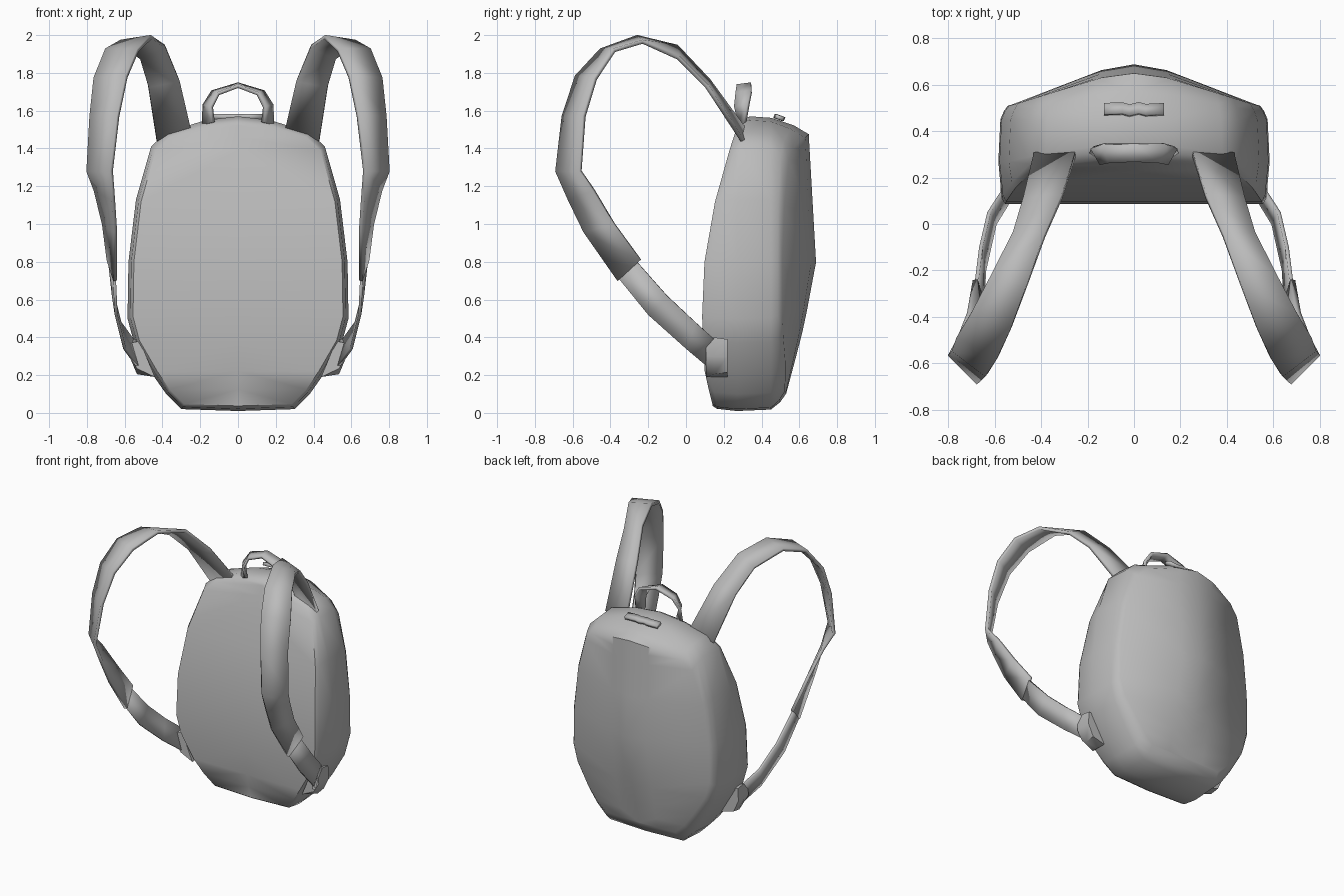
import bpy, bmesh, math

old = bpy.data.objects.get("Cube")
if old:
    bpy.data.objects.remove(old, do_unlink=True)

grey = bpy.data.materials.new("grey fabric")
grey.use_nodes = True
colour = (0.5, 0.5, 0.5, 1)
grey.diffuse_color = colour
grey.node_tree.nodes["Principled BSDF"].inputs["Base Color"].default_value = colour


def lerp_table(table, t):
    """Piecewise linear lookup in a list of (position, value)."""
    if t <= table[0][0]:
        return table[0][1]
    for (a, va), (b, vb) in zip(table, table[1:]):
        if t <= b:
            return va + (vb - va) * (t - a) / (b - a)
    return table[-1][1]


def loft(name, rows, thickness=0, mirror=True, angle=50):
    """Skin a grid of points; optionally thicken and mirror it."""
    bm = bmesh.new()
    grid = [[bm.verts.new(p) for p in row] for row in rows]
    for r, s in zip(grid, grid[1:]):
        for i in range(len(r) - 1):
            bm.faces.new((r[i], r[i + 1], s[i + 1], s[i]))
    bmesh.ops.remove_doubles(bm, verts=bm.verts, dist=0.0005)
    bmesh.ops.recalc_face_normals(bm, faces=bm.faces)
    mesh = bpy.data.meshes.new(name)
    bm.to_mesh(mesh)
    bm.free()
    mesh.materials.append(grey)
    ob = bpy.data.objects.new(name, mesh)
    bpy.context.collection.objects.link(ob)
    bpy.ops.object.select_all(action='DESELECT')
    ob.select_set(True)
    bpy.context.view_layer.objects.active = ob
    bpy.ops.object.shade_smooth_by_angle(angle=math.radians(angle))
    if mirror:
        m = ob.modifiers.new("mirror", 'MIRROR')
        m.use_clip = True
    if thickness:
        s = ob.modifiers.new("thickness", 'SOLIDIFY')
        s.thickness = thickness
        s.offset = 0
    return ob


# Body: half outline from top centre to bottom centre, lofted front to back
outline = [(0, 1.57), (.17, 1.55), (.38, 1.485), (.46, 1.41), (.54, 1.13), (.58, .8),
           (.585, .5), (.55, .37), (.45, .2), (.38, .1), (.3, .02), (0, .01)]
front_curve = [(.05, .14), (.2, .1), (.5, .085), (.85, .1), (1.2, .17), (1.5, .265), (1.57, .29)]
spine_curve = [(.1, .53), (.4, .61), (.77, .69), (1.47, .65)]
bulge = [(0, 0), (.14, .14), (.53, 1)]


def ring(sx, sz, depth):
    pts = []
    for x, z in outline:
        x, z = x * sx, .78 + (z - .78) * sz
        pts.append((x, depth(x, z), z))
    return pts


def front(offset):
    return lambda x, z: lerp_table(front_curve, z) + offset


def back(x, z):
    spine = lerp_table(spine_curve, z)
    return spine + (.51 - spine) * lerp_table(bulge, x)


panel = ring(.95, .965, front(0))
rim = ring(.93, .88, back)
inner = [(min(x, .14), back(min(x, .14), z), z) for x, y, z in rim]
body_rows = [
    [(0, y, z) for x, y, z in panel],
    panel,
    ring(.975, .985, front(.025)),
    ring(1, 1, lambda x, z: max(.27, front(.05)(x, z))),
    ring(.985, .99, lambda x, z: .45),
    ring(.96, .94, lambda x, z: .45 * .4 + back(x, z) * .6),
    rim,
    inner,
    [(0, back(0, z), z) for x, y, z in inner],
]
loft("backpack_body", body_rows)

# Padded shoulder straps: pairs of inner and outer edge points
strap = [
    [(.25, .31, 1.50), (.43, .30, 1.44)],
    [(.31, .12, 1.76), (.475, .11, 1.73)],
    [(.385, -.05, 1.94), (.52, -.04, 1.88)],
    [(.46, -.26, 1.99), (.62, -.23, 1.965)],
    [(.53, -.45, 1.92), (.70, -.38, 1.92)],
    [(.59, -.58, 1.78), (.76, -.48, 1.77)],
    [(.635, -.65, 1.57), (.78, -.54, 1.57)],
    [(.67, -.685, 1.28), (.795, -.56, 1.28)],
    [(.66, -.62, 1.13), (.755, -.49, 1.18)],
    [(.65, -.54, .96), (.71, -.38, 1.0)],
    [(.65, -.36, .70), (.685, -.24, .81)],
]
loft("shoulder_straps", strap, .022)

# Narrow lower webbing down to the side tabs
webbing = [
    [(.655, -.37, .73), (.68, -.26, .80)],
    [(.645, -.20, .52), (.66, -.10, .62)],
    [(.60, 0, .34), (.625, .05, .48)],
    [(.52, .13, .23), (.56, .15, .39)],
]
loft("lower_straps", webbing, .016)


# Side tabs: closed wedges against the lower body
def tab_section(y, grow):
    pts = [(.44, .19), (.535, .205 + grow), (.575, .30), (.57, .40 - grow), (.52, .38), (.44, .19)]
    return [(x, y, z) for x, z in pts]


mid = tab_section(.15, 0)
ends = [tab_section(.105, .03), tab_section(.22, .01)]
caps = [[(.51, e[0][1], .3)] * len(e) for e in ends]
loft("side_tabs", [caps[0], ends[0], mid, ends[1], caps[1]])

# Carry handle: front and back edges of an arched band
handle = [
    [(.13, .28, 1.54), (.185, .31, 1.52)],
    [(.14, .26, 1.62), (.18, .33, 1.63)],
    [(.105, .265, 1.69), (.135, .345, 1.70)],
    [(0, .27, 1.73), (0, .345, 1.74)],
]
loft("carry_handle", handle, .02)

# Small wavy pull plate on the top
wave = [(-.13, 0), (-.05, .003), (-.02, -.006), (.02, .004), (.05, -.004), (.13, 0)]
plate = [[(x, .472 + w, 1.572), (x, .518 + w, 1.555)] for x, w in wave]
loft("top_pull", plate, .022, mirror=False)
